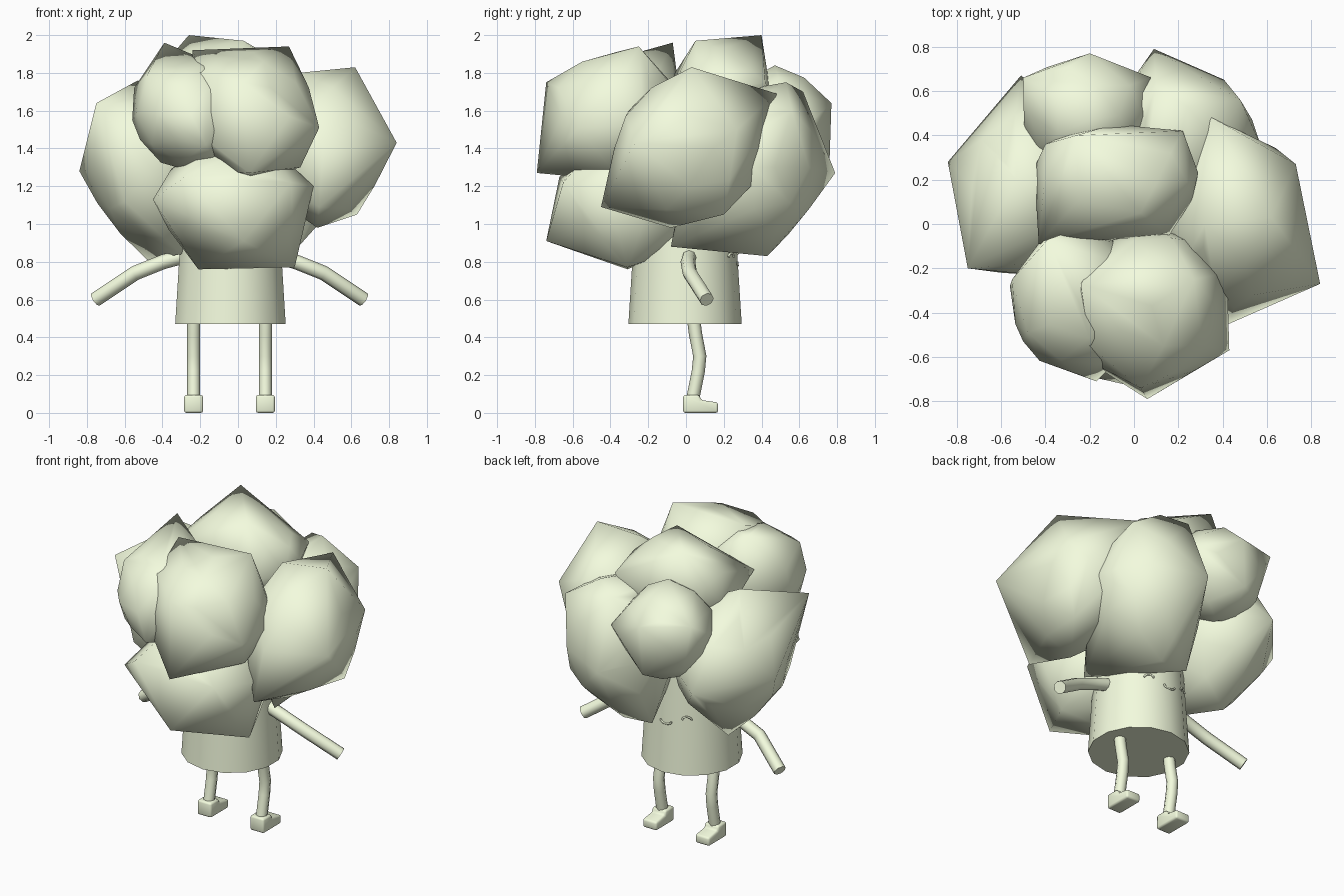
import bpy, bmesh, math

if "Cube" in bpy.data.objects:
    bpy.data.objects.remove(bpy.data.objects["Cube"])

AXIS = -0.045   # symmetry plane of the body

pale = bpy.data.materials.new("pale_green")
pale.diffuse_color = (0.90, 0.97, 0.73, 1)
pale.use_nodes = True
pale.node_tree.nodes["Principled BSDF"].inputs["Base Color"].default_value = pale.diffuse_color


def finish(bm, name, angle=None):
    bmesh.ops.recalc_face_normals(bm, faces=bm.faces)
    mesh = bpy.data.meshes.new(name)
    bm.to_mesh(mesh)
    bm.free()
    mesh.materials.append(pale)
    ob = bpy.data.objects.new(name, mesh)
    bpy.context.collection.objects.link(ob)
    for p in mesh.polygons:
        p.use_smooth = True
    if angle:
        bpy.ops.object.select_all(action='DESELECT')
        ob.select_set(True)
        bpy.context.view_layer.objects.active = ob
        bpy.ops.object.shade_smooth_by_angle(angle=math.radians(angle))


def floret(name, centre, radii, corners):
    """Lumpy low-poly ball: hull of a coarse ellipsoid and a few jutting corners."""
    bm = bmesh.new()
    ball = bmesh.new()
    bmesh.ops.create_icosphere(ball, subdivisions=2, radius=1)
    for v in ball.verts:
        bm.verts.new([c + r * a for c, r, a in zip(centre, radii, v.co)])
    ball.free()
    for c in corners:
        bm.verts.new(c)
    bmesh.ops.convex_hull(bm, input=list(bm.verts))
    loose = [v for v in bm.verts if not v.link_faces]
    bmesh.ops.delete(bm, geom=loose, context='VERTS')
    finish(bm, name)


def tube(name, pts, radius, res=2):
    cu = bpy.data.curves.new(name, 'CURVE')
    cu.dimensions = '3D'
    cu.bevel_depth = radius
    cu.bevel_resolution = res
    cu.use_fill_caps = True
    sp = cu.splines.new('POLY')
    sp.points.add(len(pts) - 1)
    for p, co in zip(sp.points, pts):
        p.co = (*co, 1)
    sp.use_smooth = True
    cu.materials.append(pale)
    bpy.context.collection.objects.link(bpy.data.objects.new(name, cu))


# Crown of florets
floret("floret_front_upper", (0.08, -0.37, 1.57), (0.33, 0.36, 0.34),
       [(0.27, -0.25, 1.94), (-0.24, -0.27, 1.92), (0.03, -0.74, 1.75),
        (0.43, -0.57, 1.51), (0.06, -0.79, 1.27), (0.42, -0.22, 1.52), (0.33, -0.4, 1.30),
        (-0.24, -0.60, 1.50), (-0.20, -0.55, 1.80)])
floret("floret_front_lower", (-0.02, -0.30, 1.12), (0.39, 0.38, 0.33),
       [(-0.45, -0.53, 1.13), (-0.21, -0.31, 0.76), (0.30, -0.31, 0.77), (0.40, -0.42, 1.20),
        (0.03, -0.74, 0.91), (-0.28, -0.67, 1.25), (0.28, -0.65, 1.22), (0.25, -0.05, 0.96)])
floret("floret_front_left", (-0.25, -0.35, 1.58), (0.30, 0.33, 0.30),
       [(-0.39, -0.07, 1.96), (-0.5, -0.53, 1.6), (-0.17, -0.71, 1.42), (-0.55, -0.25, 1.72),
        (-0.48, -0.49, 1.79), (-0.56, -0.28, 1.55)])
floret("floret_top", (-0.09, 0.19, 1.68), (0.37, 0.26, 0.29),
       [(-0.26, 0.40, 2.0), (0.03, 0.05, 1.97), (-0.4, 0.36, 1.8), (0.22, 0.42, 1.75),
        (0.29, 0.23, 1.72), (-0.43, -0.09, 1.75), (0.16, -0.05, 1.65)])
floret("floret_right", (0.45, 0.02, 1.40), (0.32, 0.40, 0.38),
       [(0.62, 0.03, 1.83), (0.84, -0.27, 1.43), (0.43, -0.45, 1.09), (0.35, 0.48, 1.69),
        (0.73, 0.27, 1.5), (0.63, 0.2, 1.05), (0.38, -0.3, 1.60), (0.32, 0.0, 1.80),
        (0.42, -0.08, 0.98)])
floret("floret_back_right", (0.20, 0.36, 1.30), (0.35, 0.36, 0.42),
       [(0.09, 0.79, 1.27), (0.48, 0.56, 1.60), (0.57, 0.36, 1.3), (0.24, 0.53, 1.75),
        (0.10, 0.62, 1.70), (0.15, 0.43, 0.83), (0.32, -0.08, 0.88), (-0.05, 0.42, 0.84)])
floret("floret_left", (-0.45, 0.17, 1.29), (0.33, 0.40, 0.40),
       [(-0.84, 0.28, 1.28), (-0.75, -0.2, 1.64), (-0.48, 0.25, 0.81), (-0.51, 0.67, 1.25),
        (-0.53, 0.2, 1.76), (-0.3, -0.1, 0.84), (-0.6, -0.22, 1.12)])
floret("floret_back_left", (-0.22, 0.49, 1.52), (0.29, 0.27, 0.30),
       [(-0.5, 0.66, 1.68), (-0.2, 0.77, 1.64), (0.08, 0.66, 1.54),
        (-0.22, 0.76, 1.33), (-0.2, 0.47, 1.84)])

# Stalk
bm = bmesh.new()
bmesh.ops.create_cone(bm, cap_ends=True, segments=14, radius1=0.30, radius2=0.26, depth=0.63)
bmesh.ops.translate(bm, verts=bm.verts, vec=(AXIS + 0.005, -0.005, 0.785))
finish(bm, "stalk", 40)

for side, s in (("right", 1), ("left", -1)):
    # Arms and legs
    tube(side + "_arm", [(AXIS + s * x, y, z) for x, y, z in
         ((0.22, 0.02, 0.835), (0.35, 0.01, 0.80), (0.50, 0.02, 0.74), (0.71, 0.11, 0.60))], 0.039)
    leg_x = AXIS + s * 0.19
    tube(side + "_leg", [(leg_x, y, z) for y, z in
         ((0.04, 0.50), (0.05, 0.42), (0.073, 0.30), (0.065, 0.22), (0.035, 0.07))], 0.035)

    # Boot: side profile swept across the foot width
    bm = bmesh.new()
    profile = ((-0.015, 0), (0.17, 0), (0.17, 0.055), (0.08, 0.068), (0.07, 0.095), (-0.015, 0.095))
    face = bm.faces.new([bm.verts.new((leg_x - 0.05, y, z)) for y, z in profile])
    ext = bmesh.ops.extrude_face_region(bm, geom=[face])
    bmesh.ops.translate(bm, vec=(0.10, 0, 0),
                        verts=[g for g in ext["geom"] if isinstance(g, bmesh.types.BMVert)])
    # close the starting side, which the extrusion may leave open
    bmesh.ops.holes_fill(bm, edges=[e for e in bm.edges if e.is_boundary], sides=0)
    bmesh.ops.recalc_face_normals(bm, faces=bm.faces)
    bmesh.ops.bevel(bm, geom=list(bm.edges), offset=0.012, segments=2, profile=0.5, affect='EDGES')
    finish(bm, side + "_boot", 60)


def face_arc(name, x, z, width, height):
    """Thin arc lying on the stalk's back-facing surface."""
    pts = []
    for i in range(7):
        t = math.pi * i / 6
        px = x + width * math.cos(t)
        py = math.sqrt(0.274 ** 2 - (px - AXIS) ** 2)
        pts.append((px, py, z + height * math.sin(t)))
    tube(name, pts, 0.006, 1)


# Closed eyes and smile on the +y side
face_arc("right_eye", AXIS + 0.13, 0.825, 0.025, 0.02)
face_arc("left_eye", AXIS - 0.13, 0.825, 0.025, 0.02)
face_arc("mouth", AXIS, 0.80, 0.04, -0.02)
